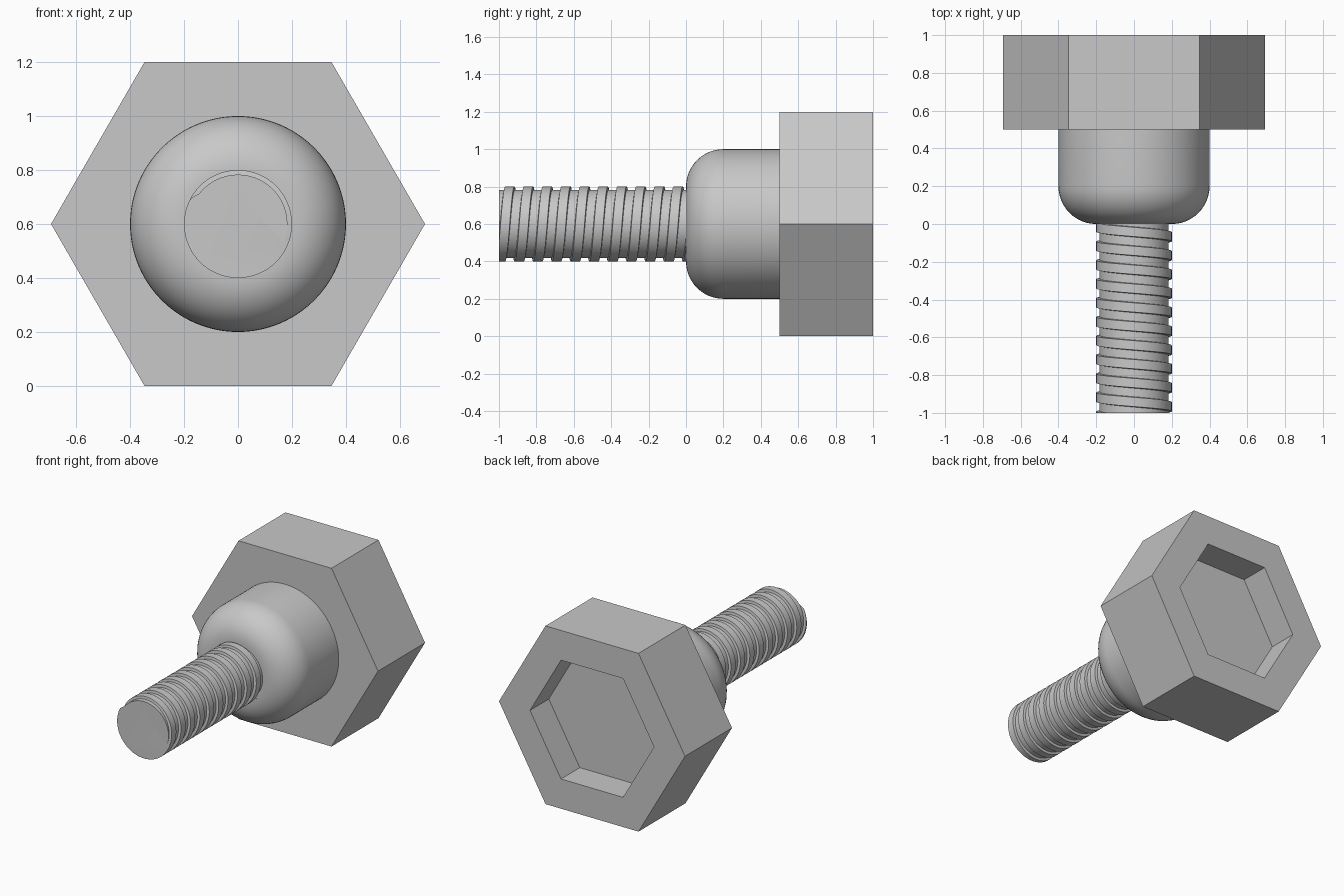
import bpy, bmesh, math

if "Cube" in bpy.data.objects:
    bpy.data.objects.remove(bpy.data.objects["Cube"])

CZ = 0.6                      # height of the bolt axis, which runs along y
steel = bpy.data.materials.new("steel grey")
steel.diffuse_color = (0.58, 0.58, 0.58, 1)
steel.use_nodes = True
steel.node_tree.nodes["Principled BSDF"].inputs["Base Color"].default_value = steel.diffuse_color


def finish(bm, name, smooth):
    bmesh.ops.recalc_face_normals(bm, faces=bm.faces)
    me = bpy.data.meshes.new(name)
    bm.to_mesh(me)
    bm.free()
    me.materials.append(steel)
    ob = bpy.data.objects.new(name, me)
    bpy.context.collection.objects.link(ob)
    if smooth:
        bpy.ops.object.select_all(action='DESELECT')
        ob.select_set(True)
        bpy.context.view_layer.objects.active = ob
        bpy.ops.object.shade_smooth_by_angle(angle=math.radians(35))
    return ob


def point(r, a, y):
    return (r * math.cos(a), y, CZ + r * math.sin(a))


def revolve(name, profile, n, smooth):
    """Turn (y, radius) rings around the axis and cap both ends."""
    bm = bmesh.new()
    rings = [[bm.verts.new(point(r, math.tau * i / n, y)) for i in range(n)]
             for y, r in profile]
    for a, b in zip(rings, rings[1:]):
        for i in range(n):
            k = (i + 1) % n
            bm.faces.new((a[i], a[k], b[k], b[i]))
    bm.faces.new(rings[0])
    bm.faces.new(rings[-1])
    return finish(bm, name, smooth)


# Hexagonal head with a shallow hexagonal socket in the back
R = 0.6 / math.cos(math.pi / 6)
S = 0.4 / math.cos(math.pi / 6)
revolve("hex_head", [(0.5, R), (1, R), (1, S), (0.8, S)], 6, False)

# Round collar with a rounded front edge
fillet = [(0.2 - 0.2 * math.cos(t), 0.2 + 0.2 * math.sin(t))
          for t in (math.pi / 2 * k / 12 for k in range(13))]
revolve("collar", fillet + [(0.5, 0.4)], 96, True)

# Threaded shaft: a helical ridge, sliced flat at both ends
N, PITCH, CORE, CREST = 72, 0.1, 0.183, 0.2
START = -1 + PITCH * 20 / 360
ridge = [(0, CORE), (0.003, CREST), (0.052, CREST), (0.055, CORE)]
bm = bmesh.new()
rows = [(START + PITCH * turn + dy, r) for turn in range(-3, 13) for dy, r in ridge]
grid = [[bm.verts.new(point(r, math.tau * i / N, y + PITCH * i / N)) for i in range(N)]
        for y, r in rows]
step = len(ridge)
for j in range(len(rows) - step - 1):
    for i in range(N):
        k, up = ((i + 1), 0) if i < N - 1 else (0, step)
        bm.faces.new((grid[j][i], grid[j + up][k], grid[j + 1 + up][k], grid[j + 1][i]))
for y, side in ((-1, -1), (0, 1)):
    cut = bmesh.ops.bisect_plane(bm, geom=bm.verts[:] + bm.edges[:] + bm.faces[:],
                                 plane_co=(0, y, 0), plane_no=(0, side, 0),
                                 clear_outer=True)["geom_cut"]
    rim = [e for e in cut if isinstance(e, bmesh.types.BMEdge) and e.is_boundary]
    bmesh.ops.edgeloop_fill(bm, edges=rim)
finish(bm, "threaded_shaft", True)
